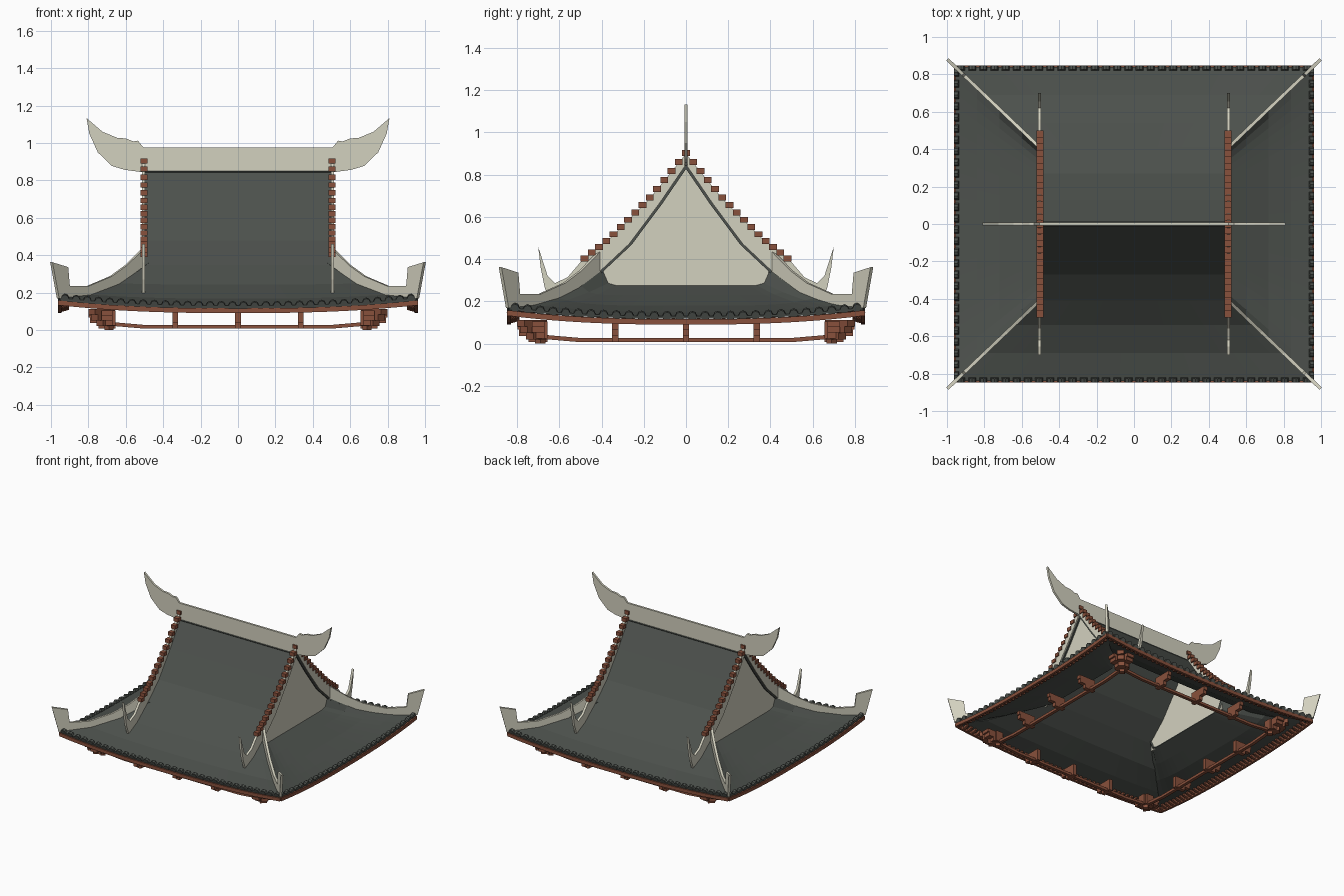
import bpy, bmesh, math
from mathutils import Matrix, Vector

if "Cube" in bpy.data.objects:
    bpy.data.objects.remove(bpy.data.objects["Cube"])


def material(name, rgb):
    m = bpy.data.materials.new(name)
    m.diffuse_color = (*rgb, 1)
    m.use_nodes = True
    m.node_tree.nodes["Principled BSDF"].inputs["Base Color"].default_value = m.diffuse_color
    return m


TILE = material("grey green tile", (0.073, 0.082, 0.073))
CREAM = material("pale plaster", (0.65, 0.635, 0.52))
WOOD = material("red brown wood", (0.25, 0.082, 0.045))

HX, HY = 0.505, 0.41          # where the hips start
DX, DY = 0.955, 0.84          # eave half sizes


def finish(name, bm, mat, solid=0, normals=True):
    if normals:
        bmesh.ops.recalc_face_normals(bm, faces=bm.faces)
    me = bpy.data.meshes.new(name)
    bm.to_mesh(me)
    bm.free()
    me.materials.append(mat)
    ob = bpy.data.objects.new(name, me)
    bpy.context.collection.objects.link(ob)
    if solid:
        mod = ob.modifiers.new("thickness", 'SOLIDIFY')
        mod.thickness, mod.offset = solid, -1
    return ob


def plate(bm, pts, side, thick):
    """Flat outline thickened along a side direction."""
    side = Vector(side).normalized() * thick / 2
    a = [bm.verts.new(Vector(p) - side) for p in pts]
    b = [bm.verts.new(Vector(p) + side) for p in pts]
    bm.faces.new(a)
    bm.faces.new(b[::-1])
    for i in range(len(pts)):
        j = (i + 1) % len(pts)
        bm.faces.new((a[i], a[j], b[j], b[i]))


def box(bm, mat, loc, size, tilt=0):
    m = mat @ Matrix.Translation(loc) @ Matrix.Rotation(tilt, 4, 'X') @ Matrix.Diagonal((*size, 1))
    bmesh.ops.create_cube(bm, size=1, matrix=m)


def strip(bm, mat, pts, w, h):
    """Rectangular bar along points that run in local x."""
    rings = [[bm.verts.new(mat @ (Vector(p) + Vector((0, sy * w / 2, sz * h / 2))))
              for sy, sz in ((-1, -1), (1, -1), (1, 1), (-1, 1))] for p in pts]
    for r, s in zip(rings, rings[1:]):
        for i in range(4):
            j = (i + 1) % 4
            bm.faces.new((r[i], r[j], s[j], s[i]))
    bm.faces.new(rings[0])
    bm.faces.new(rings[-1][::-1])


def interp(table, v):
    for (a, za), (b, zb) in zip(table, table[1:]):
        if v <= b:
            return za + (zb - za) * (v - a) / (b - a)
    return table[-1][1]


SLOPE = [(0, .855), (.13, .665), (.27, .478), (.41, .347), (.54, .242), (.69, .167), (DY, .13)]
SIDE = [(.487, .279), (.6, .23), (.72, .18), (.84, .148), (DX, .13)]


def lift(y):
    return 0.042 * max(0, (y - HY) / (DY - HY)) ** 1.5


def sheet(bm, rows):
    vs = [[bm.verts.new(p) for p in r] for r in rows]
    for r, s in zip(vs, vs[1:]):
        for i in range(len(r) - 1):
            f = bm.faces.new((r[i], r[i + 1], s[i + 1], s[i]))
            f.normal_update()
            if f.normal.z < 0:
                f.normal_flip()


# Curved roof slopes
N = 24
TS = [2 * i / N - 1 for i in range(N + 1)]
for s, label in ((-1, "front"), (1, "back")):
    rows = []
    for y, z in SLOPE:
        w = HX + (DX - HX) * max(0, (y - HY) / (DY - HY))
        rows.append([(w * t, s * y, z + lift(y) * abs(t) ** 2.5) for t in TS])
    bm = bmesh.new()
    sheet(bm, rows)
    finish(label + "_roof_slope", bm, TILE, 0.016, False)
for s, label in ((-1, "left"), (1, "right")):
    rows = []
    for x, q in SIDE:
        w = HY + (DY - HY) * (x - HX) / (DX - HX)
        h = interp(SLOPE, w) + lift(w)
        e = 2.5 + 20 * max(0, (.75 - x) / .25)      # flatter base next to the gable
        rows.append([(s * x, w * t, q + (h - q) * abs(t) ** e) for t in TS])
    bm = bmesh.new()
    sheet(bm, rows)
    finish(label + "_roof_slope", bm, TILE, 0.012, False)

# Gable walls
bm = bmesh.new()
half = [(.395, .268)] + [(y, interp(SLOPE, y) - .018) for y in (.39, .27, .13)]
outline = half + [(0, .83)] + [(-y, z) for y, z in half[::-1]]
for s in (-1, 1):
    plate(bm, [(s * .492, y, z) for y, z in outline], (1, 0, 0), 0.008)
finish("gable_walls", bm, CREAM)

# Main ridge with upswept ends
top = [(.505, .975), (.535, 1.012), (.56, 1.008), (.6, 1.024), (.645, 1.027), (.725, 1.06), (.81, 1.133)]
low = [(.795, 1.05), (.75, .95), (.675, .877), (.605, .856), (.5, .842)]
r = top + low
bm = bmesh.new()
plate(bm, [(x, 0, z) for x, z in r] + [(-x, 0, z) for x, z in r[::-1]], (0, 1, 0), 0.016)
finish("main_ridge", bm, CREAM)

# Descending gable ridges ending in horns
top = [(0, .9), (.07, .812), (.17, .69), (.27, .588), (.37, .488), (.5, .385), (.56, .315),
       (.62, .286), (.655, .32), (.70, .46)]
low = [(.688, .36), (.67, .27), (.64, .187), (.54, .235), (.41, .34), (.27, .471), (.13, .658), (0, .848)]
bm = bmesh.new()
for sx in (-1, 1):
    for sy in (-1, 1):
        plate(bm, [(sx * .505, sy * y, z) for y, z in top + low], (1, 0, 0), 0.018)
finish("gable_ridges", bm, CREAM)

# Stepped blocks on the gable ridges
bm = bmesh.new()
I4 = Matrix.Identity(4)
for sx in (-1, 1):
    for i in range(-14, 15):
        y = abs(i) * .0343
        box(bm, I4, (sx * .503, i * .0343, interp(top, y) + .003), (.037, .037, .028))
finish("ridge_blocks", bm, WOOD)

# Corner hip ridges with raised tips, following the roof below
K = .47 / .493
prof = [(.505, .438), (.6, .345), (.68, .287), (.8, .236), (.905, .235), (.914, .336), (.998, .362), (.962, .168)]
for x in (.9, .8, .72, .645, .57, .505):
    y = HY + (x - HX) * K
    prof.append((x, interp(SLOPE, y) + lift(y) - .004))
bm = bmesh.new()
for sx in (-1, 1):
    for sy in (-1, 1):
        pts = [(sx * x, sy * (HY + (x - HX) * K), z) for x, z in prof]
        plate(bm, pts, (-sy * K, sx, 0), 0.018)
finish("hip_ridges", bm, CREAM)

# Eave tiles, board and rafters, then the lower beam ring and brackets, on all four sides
tiles, board, rafters, beams, brackets = (bmesh.new() for _ in range(5))


def bracket(mat, x, out, z0, z1, w=.03, depths=(.09, .135, .143)):
    h = (z1 - z0) / 3
    for i, d in enumerate(depths):
        box(brackets, mat, (x, out + d / 2, z0 + h * (i + .5)), (w, d, h))


for k in range(4):
    rot = Matrix.Rotation(k * math.pi / 2, 4, 'Z')
    L, D = (DX, DY) if k % 2 == 0 else (DY, DX)

    def eave(u):
        return .13 + .042 * abs(u / L) ** 2.5

    n = round(2 * L / .06)
    for i in range(n):
        u = (2 * (i + .5) / n - 1) * L
        m = rot @ Matrix.Translation((u, D - .008, eave(u) + .002)) @ Matrix.Rotation(math.pi / 2 - .3, 4, 'X')
        bmesh.ops.create_cone(tiles, cap_ends=True, segments=8, radius1=.021, radius2=.021, depth=.022, matrix=m)
    strip(board, rot, [(t * L, D - .002, eave(t * L) - .027) for t in TS], .018, .026)
    n = round(2 * L / .04)
    for i in range(n):
        u = (2 * (i + .5) / n - 1) * (L - .01)
        reach = min(.05, max(.02, L - abs(u)))
        box(rafters, rot, (u, D - reach / 2, eave(u) - .027 + reach * .13), (.018, reach, .018), -.26)
    strip(beams, rot, [(-.71, .69, .035), (-.5, .69, .017), (.5, .69, .017), (.71, .69, .035)], .024, .02)
    for x in (-.335, 0, .335):
        bracket(rot, x, .655, .008, .095)
    # corner cluster: two straight arms and a diagonal arm
    for x in (-.7, .7):
        bracket(rot, x, .655, .025, .105, .06, (.09, .13, .143))
    diag = rot @ Matrix.Rotation(math.pi / 4, 4, 'Z')
    bracket(diag, 0, .955, .02, .112, .05, (.09, .13, .15))
    box(brackets, diag, (0, .975, .012), (.035, .035, .024))
finish("eave_tiles", tiles, TILE)
finish("eave_board", board, WOOD)
finish("rafters", rafters, WOOD)
finish("beam_ring", beams, WOOD)
finish("brackets", brackets, WOOD)
